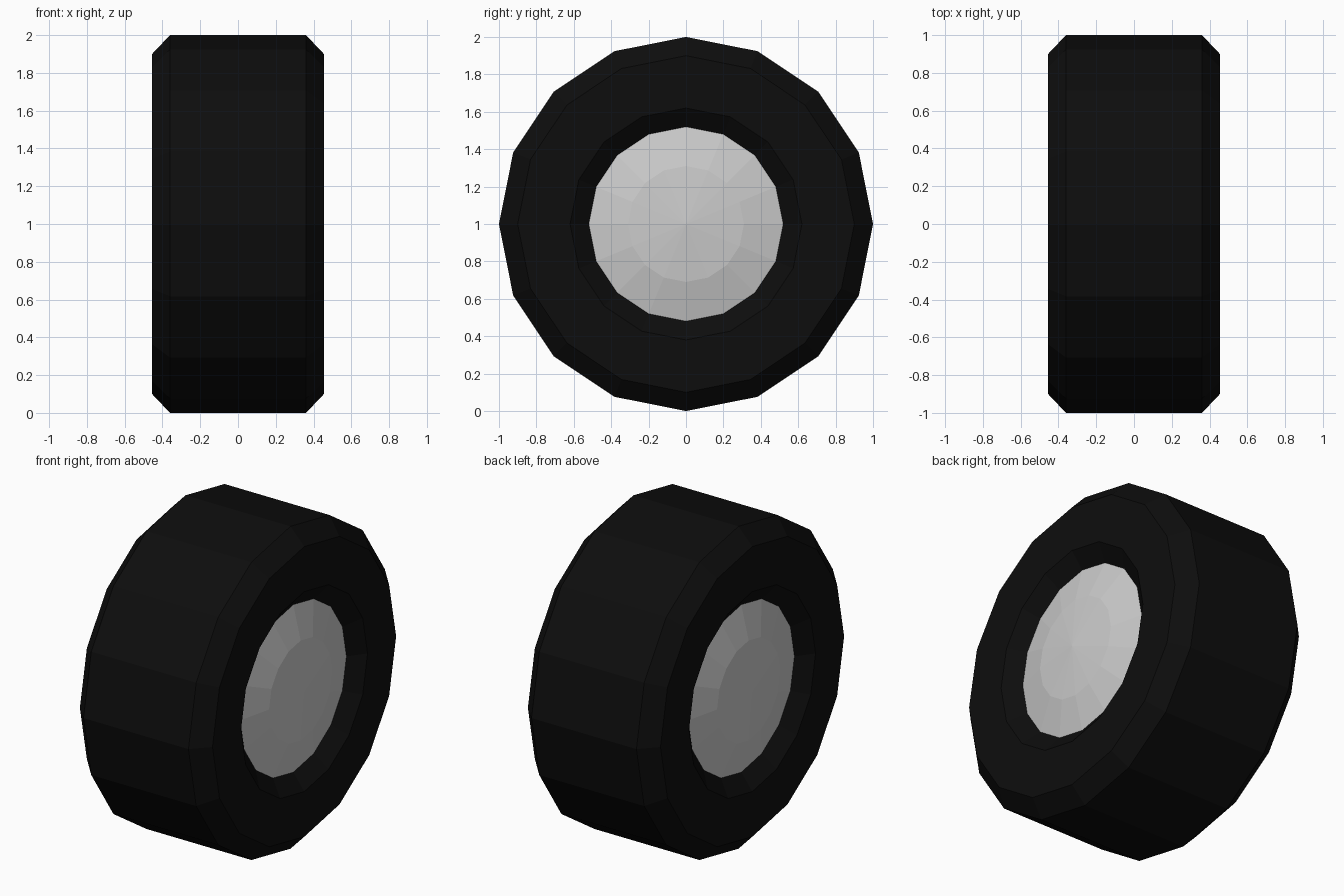
import bpy, bmesh, math

if "Cube" in bpy.data.objects:
    bpy.data.objects.remove(bpy.data.objects["Cube"])

SIDES = 16

def lathe(name, profile, colour=None):
    """Spin an (x, radius) profile round the x axis, axle height 1."""
    bm = bmesh.new()
    rings = []
    for x, r in profile:
        if r == 0:
            rings.append([bm.verts.new((x, 0, 1))] * SIDES)
        else:
            rings.append([bm.verts.new((x, r * math.cos(a), 1 + r * math.sin(a)))
                          for a in (2 * math.pi * i / SIDES for i in range(SIDES))])
    for a, b in zip(rings, rings[1:]):
        for i in range(SIDES):
            j = (i + 1) % SIDES
            # dict removes the repeated apex vertex, giving triangles there
            bm.faces.new(list(dict.fromkeys((a[i], b[i], b[j], a[j]))))
    # outward faces: away from the axle or along x
    for f in bm.faces:
        f.normal_update()
    mesh = bpy.data.meshes.new(name)
    bm.to_mesh(mesh)
    bm.free()
    obj = bpy.data.objects.new(name, mesh)
    bpy.context.collection.objects.link(obj)
    if colour:
        mat = bpy.data.materials.new(name)
        mat.diffuse_color = colour
        mat.use_nodes = True
        mat.node_tree.nodes["Principled BSDF"].inputs["Base Color"].default_value = mat.diffuse_color
        mesh.materials.append(mat)
    return obj

# Tyre: recessed lip, flat sidewall, chamfered shoulder and flat tread
half = [(0.38, 0.52), (0.455, 0.62), (0.455, 0.9), (0.36, 1.0)]
tyre_profile = half + [(-x, r) for x, r in reversed(half)]
lathe("tyre", tyre_profile, (0.004, 0.004, 0.004, 1))

# Hub: shallow domed cap on each side
dome = [(0.455, 0), (0.43, 0.31), (0.38, 0.52)]
lathe("hub_right", dome)
lathe("hub_left", [(-x, r) for x, r in reversed(dome)])

# Make the face directions consistent: convex outward side seen from outside
for obj in bpy.data.objects:
    bm = bmesh.new()
    bm.from_mesh(obj.data)
    ref = max(bm.faces, key=lambda f: abs(f.calc_center_median().x) if "hub" in obj.name
              else (f.calc_center_median() - obj.location).yz.length)
    c = ref.calc_center_median()
    if "hub" in obj.name:
        flip = ref.normal.x * c.x < 0
    else:
        tread = max(bm.faces, key=lambda f: f.calc_area())
        t = tread.calc_center_median()
        flip = tread.normal.y * t.y + tread.normal.z * (t.z - 1) < 0
    if flip:
        bmesh.ops.reverse_faces(bm, faces=bm.faces[:])
    bm.to_mesh(obj.data)
    bm.free()
